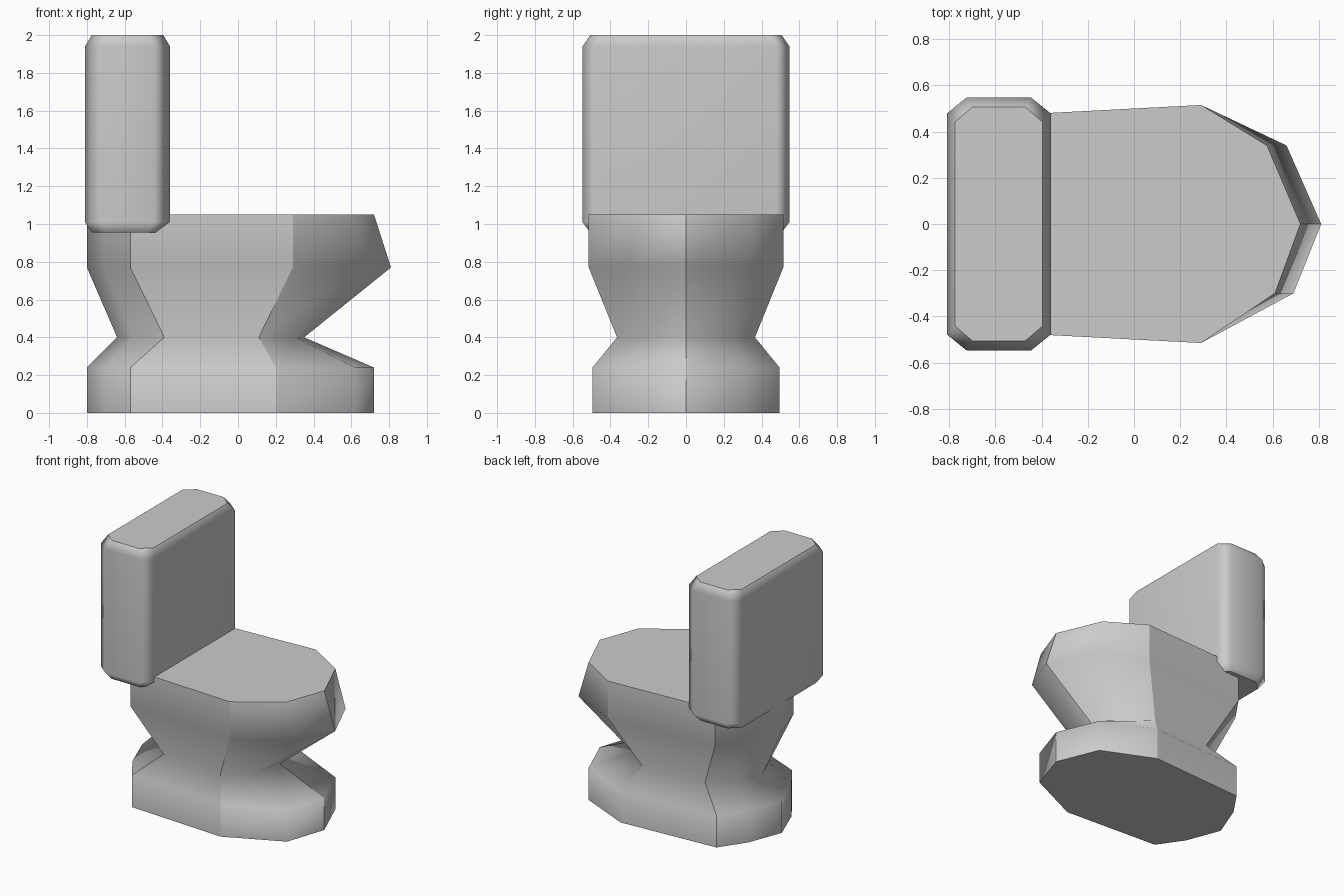
import bpy, bmesh

if "Cube" in bpy.data.objects:
    bpy.data.objects.remove(bpy.data.objects["Cube"])


def loft(name, rings, seams=()):
    """Skin equal-length rings of points, cap both ends, crease chosen seams."""
    bm = bmesh.new()
    loops = [[bm.verts.new(p) for p in ring] for ring in rings]
    n = len(loops[0])
    for a, b in zip(loops, loops[1:]):
        for i in range(n):
            j = (i + 1) % n
            bm.faces.new((a[i], a[j], b[j], b[i]))
    caps = [bm.faces.new(loops[0][::-1]), bm.faces.new(loops[-1])]
    for f in bm.faces:
        f.smooth = True
    bmesh.ops.recalc_face_normals(bm, faces=bm.faces[:])
    for f in caps:
        for e in f.edges:
            e.smooth = False
    for a, b in zip(loops, loops[1:]):
        for i in seams:
            bm.edges.get((a[i], b[i])).smooth = False
    mesh = bpy.data.meshes.new(name)
    bm.to_mesh(mesh)
    bm.free()
    obj = bpy.data.objects.new(name, mesh)
    bpy.context.collection.objects.link(obj)
    wn = obj.modifiers.new("weighted_normals", 'WEIGHTED_NORMAL')
    wn.keep_sharp = True
    return obj


def bowl_ring(z, tip, right, left, side, rear, rear_mid, back):
    """Ten-sided plan; right/left are the uneven front corners."""
    pts = [(tip, 0), left, side, rear, rear_mid, (back, 0)]
    pts += [(p[0], -p[1]) for p in (rear_mid, rear, side)] + [right]
    return [(x, y, z) for x, y in pts]


# Bowl and foot: foot, pinched waist, flared rim
foot = dict(tip=0.72, right=(0.62, -0.30), left=(0.59, 0.32), side=(0.20, 0.495),
            rear=(-0.57, 0.45), rear_mid=(-0.70, 0.26), back=-0.80)
waist = dict(tip=0.35, right=(0.31, -0.20), left=(0.29, 0.22), side=(0.11, 0.365),
             rear=(-0.39, 0.33), rear_mid=(-0.55, 0.19), back=-0.64)
rim = dict(tip=0.81, right=(0.69, -0.30), left=(0.66, 0.34), side=(0.29, 0.515),
           rear=(-0.57, 0.47), rear_mid=(-0.71, 0.27), back=-0.80)
top = dict(rim, tip=0.72, right=(0.61, -0.30), left=(0.575, 0.34))
loft("bowl", [bowl_ring(0, **foot), bowl_ring(0.24, **foot),
              bowl_ring(0.40, **waist), bowl_ring(0.77, **rim),
              bowl_ring(1.05, **top)], seams=(0, 2, 3, 7, 8))


def tank_ring(z, inset):
    """Box plan with cut corners, pulled in for the end bevels."""
    hx, hy = 0.225 - inset, 0.548 - inset * 1.15
    cx, cy = 0.086 - inset * 0.3, 0.07 - inset * 0.15
    half = [(hx, -hy + cy), (hx, hy - cy), (hx - cx, hy), (-hx + cx, hy)]
    return [(s * x - 0.585, s * y, z) for s in (1, -1) for x, y in half]


# Water tank with bevelled edges
loft("tank", [tank_ring(0.955, 0.036), tank_ring(1.01, 0),
              tank_ring(1.94, 0), tank_ring(2.0, 0.036)])
